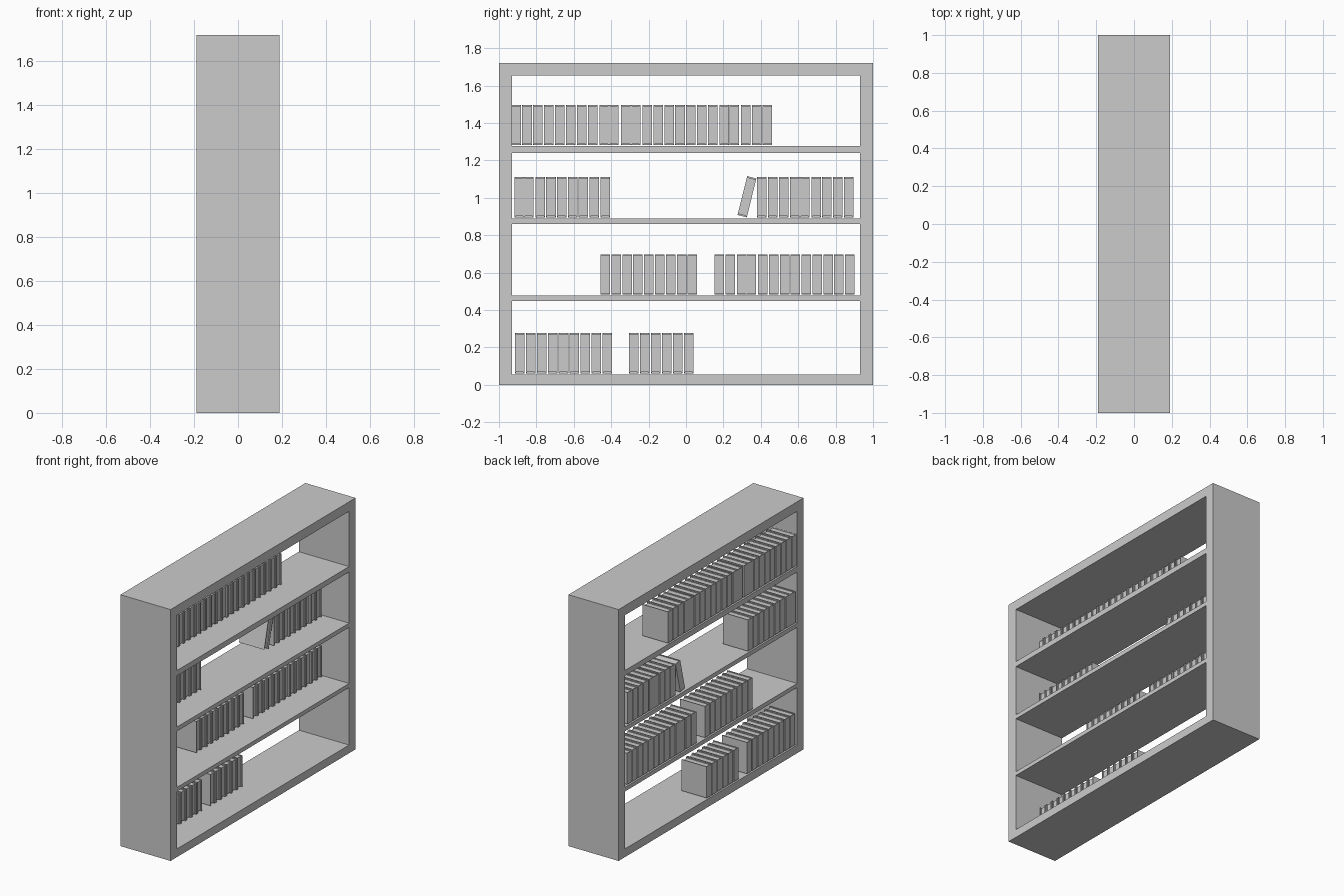
import bpy
import bmesh
import math

if "Cube" in bpy.data.objects:
    bpy.data.objects.remove(bpy.data.objects["Cube"])

DEPTH = 0.19           # half depth of the case
BOOK_W, BOOK_D, BOOK_H = 0.051, 0.19, 0.214
BOARD = 0.005          # cover thickness
BOOK_X = -0.09         # books sit toward the -x side


def add_object(name, bm):
    bmesh.ops.recalc_face_normals(bm, faces=bm.faces)
    mesh = bpy.data.meshes.new(name)
    bm.to_mesh(mesh)
    bm.free()
    obj = bpy.data.objects.new(name, mesh)
    bpy.context.collection.objects.link(obj)
    return obj


def prism(bm, outline, place, a, b):
    """Extrude a 2D outline between levels a and b."""
    face = bm.faces.new([bm.verts.new(place(u, v, a)) for u, v in outline])
    new = bmesh.ops.extrude_face_region(bm, geom=[face])["geom"]
    verts = [g for g in new if isinstance(g, bmesh.types.BMVert)]
    shift = [q - p for p, q in zip(place(0, 0, a), place(0, 0, b))]
    bmesh.ops.translate(bm, verts=verts, vec=shift)


def rect(u0, u1, v0, v1):
    return [(u0, v0), (u1, v0), (u1, v1), (u0, v1)]


def along_x(u, v, w):
    return (w, u, v)


def along_z(u, v, w):
    return (u, v, w)


# Outer case: a rectangular ring, open front and back
bm = bmesh.new()
outer, inner = rect(-1, 1, 0, 1.72), rect(-0.93, 0.93, 0.056, 1.655)
rings = [[bm.verts.new((x, y, z)) for y, z in loop]
         for loop, x in ((outer, -DEPTH), (outer, DEPTH), (inner, DEPTH), (inner, -DEPTH))]
for k in range(4):
    r, s = rings[k], rings[(k + 1) % 4]
    for i in range(4):
        j = (i + 1) % 4
        bm.faces.new((r[i], r[j], s[j], s[i]))
add_object("case_frame", bm)

# Three inner shelves
for n, (z0, z1) in enumerate(((0.449, 0.477), (0.861, 0.890), (1.240, 1.277))):
    bm = bmesh.new()
    prism(bm, rect(-0.93, 0.93, z0, z1), along_x, -DEPTH, DEPTH)
    add_object(f"shelf_{n + 1}", bm)

# Book: U-shaped cover with its spine at -x, and an inset page block
bm = bmesh.new()
w, d, h = BOOK_W / 2, BOOK_D / 2, BOOK_H / 2
cover = [(d, -w), (d, -w + BOARD), (-d + BOARD, -w + BOARD), (-d + BOARD, w - BOARD),
         (d, w - BOARD), (d, w), (-d, w), (-d, -w)]
prism(bm, cover, along_z, -h, h)
prism(bm, rect(-d + BOARD, d - 0.008, -w + BOARD, w - BOARD), along_z, -h + 0.006, h - 0.006)
leaning = add_object("leaning_book", bm)
leaning.location = (BOOK_X, 0.326, 1.006)
leaning.rotation_euler = (math.radians(-14), 0, 0)

# Upright rows: bottom z, start y, end y, count, first books of touching pairs
rows = [
    (0.062, -0.915, -0.395, 9, ()),
    (0.062, -0.305, 0.040, 6, ()),
    (0.483, -0.457, 0.060, 9, ()),
    (0.483, 0.153, 0.901, 13, (2,)),
    (0.896, -0.921, -0.407, 9, (0,)),
    (0.896, 0.380, 0.895, 9, (3,)),
    (1.283, -0.934, 0.461, 24, (8, 10, 19)),
]
for r, (z, y0, y1, count, pairs) in enumerate(rows):
    pitch = (y1 - y0 - BOOK_W) / (count - 1)
    nudge = (pitch - BOOK_W) / 2 - 0.0003
    for i in range(count):
        y = y0 + BOOK_W / 2 + i * pitch
        if i in pairs:
            y += nudge
        elif i - 1 in pairs:
            y -= nudge
        book = bpy.data.objects.new(f"book_{r + 1}_{i + 1}", leaning.data)
        book.location = (BOOK_X, y, z + h)
        bpy.context.collection.objects.link(book)
